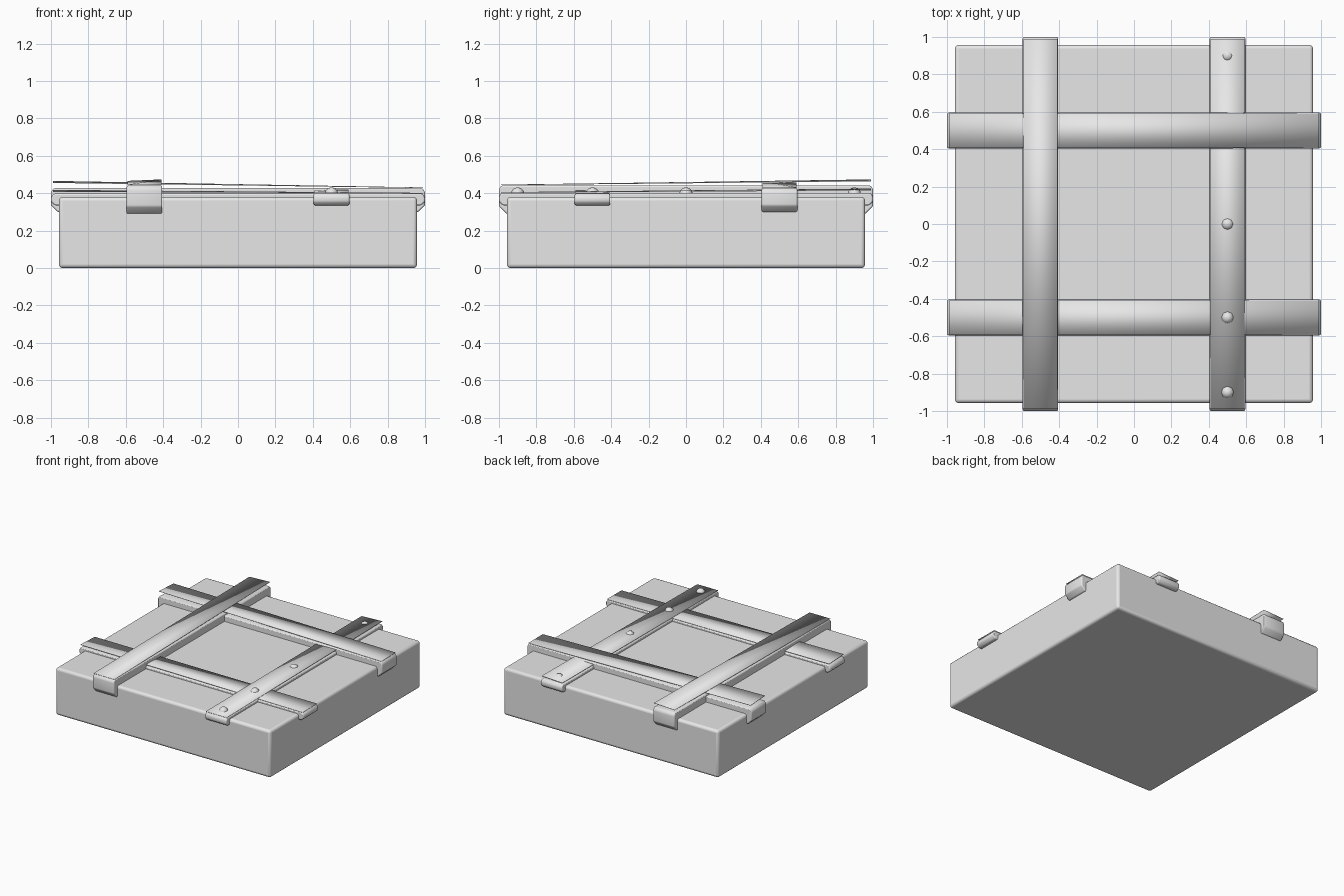
import bpy, bmesh, math
from mathutils import Vector

cube = bpy.data.objects.get("Cube")
if cube:
    bpy.data.objects.remove(cube, do_unlink=True)

grey = bpy.data.materials.new("plain_grey")
grey.use_nodes = True
grey.diffuse_color = (0.8, 0.8, 0.8, 1)
grey.node_tree.nodes["Principled BSDF"].inputs["Base Color"].default_value = (0.8, 0.8, 0.8, 1)


def finish(name, bm, bevel=0, segments=2, angle=60):
    """Turn a bmesh into a named, coloured, smooth-shaded object."""
    bmesh.ops.recalc_face_normals(bm, faces=bm.faces)
    mesh = bpy.data.meshes.new(name)
    bm.to_mesh(mesh)
    bm.free()
    mesh.materials.append(grey)
    ob = bpy.data.objects.new(name, mesh)
    bpy.context.collection.objects.link(ob)
    if bevel:
        mod = ob.modifiers.new("rounded_edges", "BEVEL")
        mod.width, mod.segments = bevel, segments
    bpy.ops.object.select_all(action="DESELECT")
    ob.select_set(True)
    bpy.context.view_layer.objects.active = ob
    bpy.ops.object.shade_smooth_by_angle(angle=math.radians(angle))
    return ob


def place(axis, along, across, z):
    return Vector((along, across, z)) if axis == "x" else Vector((across, along, z))


def strap(name, axis, centre, bottom, top, chamfer):
    """Bar running the full length, with undercut ends that hook over the rim."""
    half = [(1 - chamfer, bottom), (1, bottom + chamfer), (1, top - 0.02), (0.985, top)]
    outline = half + [(-a, z) for a, z in reversed(half)]
    bm = bmesh.new()
    face = bm.faces.new([bm.verts.new(place(axis, a, centre - 0.095, z)) for a, z in outline])
    ext = bmesh.ops.extrude_face_region(bm, geom=[face])["geom"]
    bmesh.ops.translate(bm, vec=place(axis, 0, 0.19, 0),
                        verts=[v for v in ext if isinstance(v, bmesh.types.BMVert)])
    finish(name, bm, 0.008)


def lifted_sheet(name, axis, centre, low, high, raised_end):
    """Thin top sheet, creased along its diagonal and lifted at one end."""
    s = raised_end
    side = 0.092 * (1 if axis == "y" else -1)
    corners = [(s, centre + side, high), (s, centre - side, high - 0.008),
               (-s, centre - side, low), (-s, centre + side, low)]
    bm = bmesh.new()
    a, b, c, d = [bm.verts.new(place(axis, t * 0.99, w, z)) for t, w, z in corners]
    bm.faces.new((a, b, c))
    bm.faces.new((a, c, d))
    ob = finish(name, bm, angle=0.1)
    for f in ob.data.polygons:
        if f.normal.z < 0:
            ob.data.flip_normals()
            break
    mod = ob.modifiers.new("thickness", "SOLIDIFY")
    mod.thickness = 0.003


# Base slab
bm = bmesh.new()
bmesh.ops.create_cube(bm, size=1)
bmesh.ops.scale(bm, vec=(1.915, 1.915, 0.38), verts=bm.verts)
bmesh.ops.translate(bm, vec=(0, 0, 0.19), verts=bm.verts)
finish("base_slab", bm, 0.02, 3)

# Straps: name, axis, centre, bottom, top, end chamfer, sheet low, sheet high, raised end
straps = [
    ("tall_long", "y", -0.5, 0.29, 0.442, 0.04, 0.446, 0.474, 1),
    ("tall_cross", "x", 0.5, 0.30, 0.427, 0.035, 0.431, 0.466, -1),
    ("low_long", "y", 0.5, 0.335, 0.402, 0.02, 0.406, 0.425, 1),
    ("low_cross", "x", -0.5, 0.335, 0.398, 0.02, 0.402, 0.418, -1),
]
for name, axis, centre, bottom, top, chamfer, low, high, end in straps:
    strap(name + "_strap", axis, centre, bottom, top, chamfer)
    lifted_sheet(name + "_sheet", axis, centre, low, high, end)

# Round studs along the low strap
for i, y in enumerate((-0.9, -0.5, 0, 0.9)):
    bm = bmesh.new()
    bmesh.ops.create_uvsphere(bm, u_segments=8, v_segments=6, radius=0.036)
    bmesh.ops.translate(bm, vec=(0.5, y, 0.396), verts=bm.verts)
    finish(f"stud_{i + 1}", bm)
